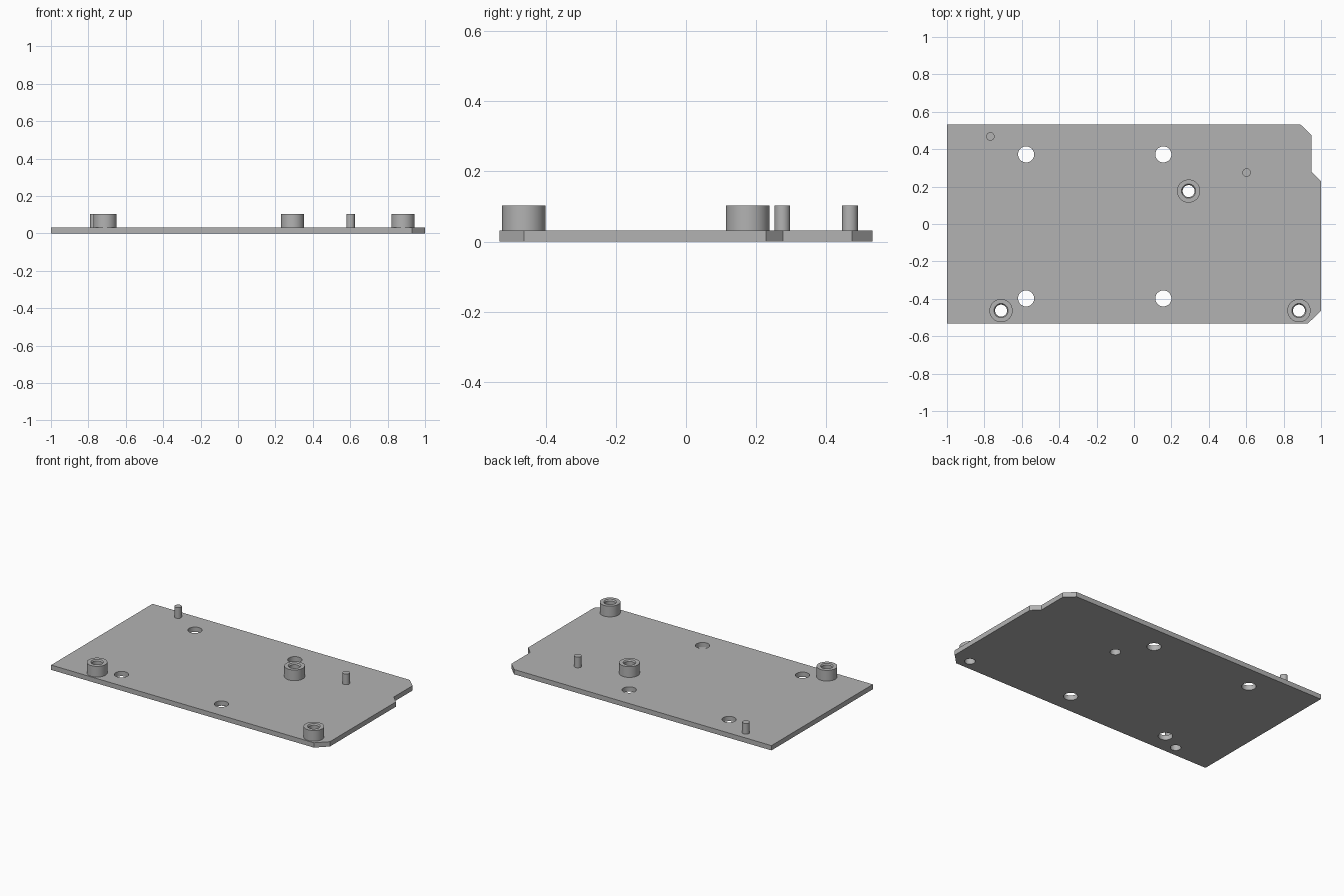
import bpy
import bmesh
from math import cos, sin, tau

cube = bpy.data.objects.get("Cube")
if cube:
    bpy.data.objects.remove(cube, do_unlink=True)

PLATE_TOP, POST_TOP = 0.032, 0.103
BORE, BORE_RIM, BOSS_RADIUS = 0.032, 0.038, 0.062
HOLE_RADIUS, PIN_RADIUS = 0.043, 0.0225
SEGMENTS = 48

grey = bpy.data.materials.new("plain grey")
grey.use_nodes = True
colour = (0.45, 0.45, 0.45, 1)
grey.diffuse_color = colour
grey.node_tree.nodes["Principled BSDF"].inputs["Base Color"].default_value = colour


def make_object(name, bm):
    bmesh.ops.recalc_face_normals(bm, faces=bm.faces)
    mesh = bpy.data.meshes.new(name)
    bm.to_mesh(mesh)
    bm.free()
    mesh.materials.append(grey)
    obj = bpy.data.objects.new(name, mesh)
    bpy.context.collection.objects.link(obj)
    return obj


def prism(bm, outline, bottom, top):
    face = bm.faces.new([bm.verts.new((x, y, bottom)) for x, y in outline])
    walls = bmesh.ops.extrude_face_region(bm, geom=[face], use_keep_orig=True)
    verts = [g for g in walls["geom"] if isinstance(g, bmesh.types.BMVert)]
    bmesh.ops.translate(bm, verts=verts, vec=(0, 0, top - bottom))


def circle(x, y, radius):
    return [(x + radius * cos(tau * i / SEGMENTS), y + radius * sin(tau * i / SEGMENTS))
            for i in range(SEGMENTS)]


def smooth(obj):
    bpy.ops.object.select_all(action='DESELECT')
    obj.select_set(True)
    bpy.context.view_layer.objects.active = obj
    bpy.ops.object.shade_smooth_by_angle(angle=0.5)


bosses = {"front_right": (-0.711, -0.463), "front_left": (0.882, -0.463), "rear": (0.292, 0.176)}
pins = {"right": (-0.768, 0.468), "left": (0.602, 0.275)}
mount_holes = [(x, y) for x in (-0.577, 0.157) for y in (-0.398, 0.372)]

# Base plate with clipped corners and a notched left edge
bm = bmesh.new()
prism(bm, [(-1, -0.532), (0.93, -0.532), (1, -0.463), (1, 0.229), (0.95, 0.277),
           (0.95, 0.474), (0.89, 0.532), (-1, 0.532)], 0, PLATE_TOP)
plate = make_object("base_plate", bm)

# Through holes for mounting and under the bosses
bm = bmesh.new()
for x, y in mount_holes:
    prism(bm, circle(x, y, HOLE_RADIUS), -0.1, 0.1)
for x, y in bosses.values():
    prism(bm, circle(x, y, BORE), -0.1, 0.1)
cutter = make_object("hole_cutter", bm)
cut = plate.modifiers.new("holes", 'BOOLEAN')
cut.operation, cut.solver, cut.object = 'DIFFERENCE', 'EXACT', cutter
bpy.context.view_layer.objects.active = plate
plate.select_set(True)
bpy.ops.object.modifier_apply(modifier=cut.name)
bpy.data.objects.remove(cutter, do_unlink=True)
smooth(plate)

# Hollow bosses with a countersunk bore
profile = [(BORE, PLATE_TOP), (BOSS_RADIUS, PLATE_TOP), (BOSS_RADIUS, POST_TOP),
           (BORE_RIM, POST_TOP), (BORE, POST_TOP - 0.008)]
for side, (x, y) in bosses.items():
    bm = bmesh.new()
    rings = [[bm.verts.new((px, py, z)) for px, py in circle(x, y, r)] for r, z in profile]
    for a, b in zip(rings, rings[1:] + rings[:1]):
        for i in range(SEGMENTS):
            j = (i + 1) % SEGMENTS
            bm.faces.new((a[i], a[j], b[j], b[i]))
    smooth(make_object(side + "_boss", bm))

# Solid locating pins
for side, (x, y) in pins.items():
    bm = bmesh.new()
    prism(bm, circle(x, y, PIN_RADIUS), PLATE_TOP, POST_TOP)
    smooth(make_object(side + "_locating_pin", bm))
